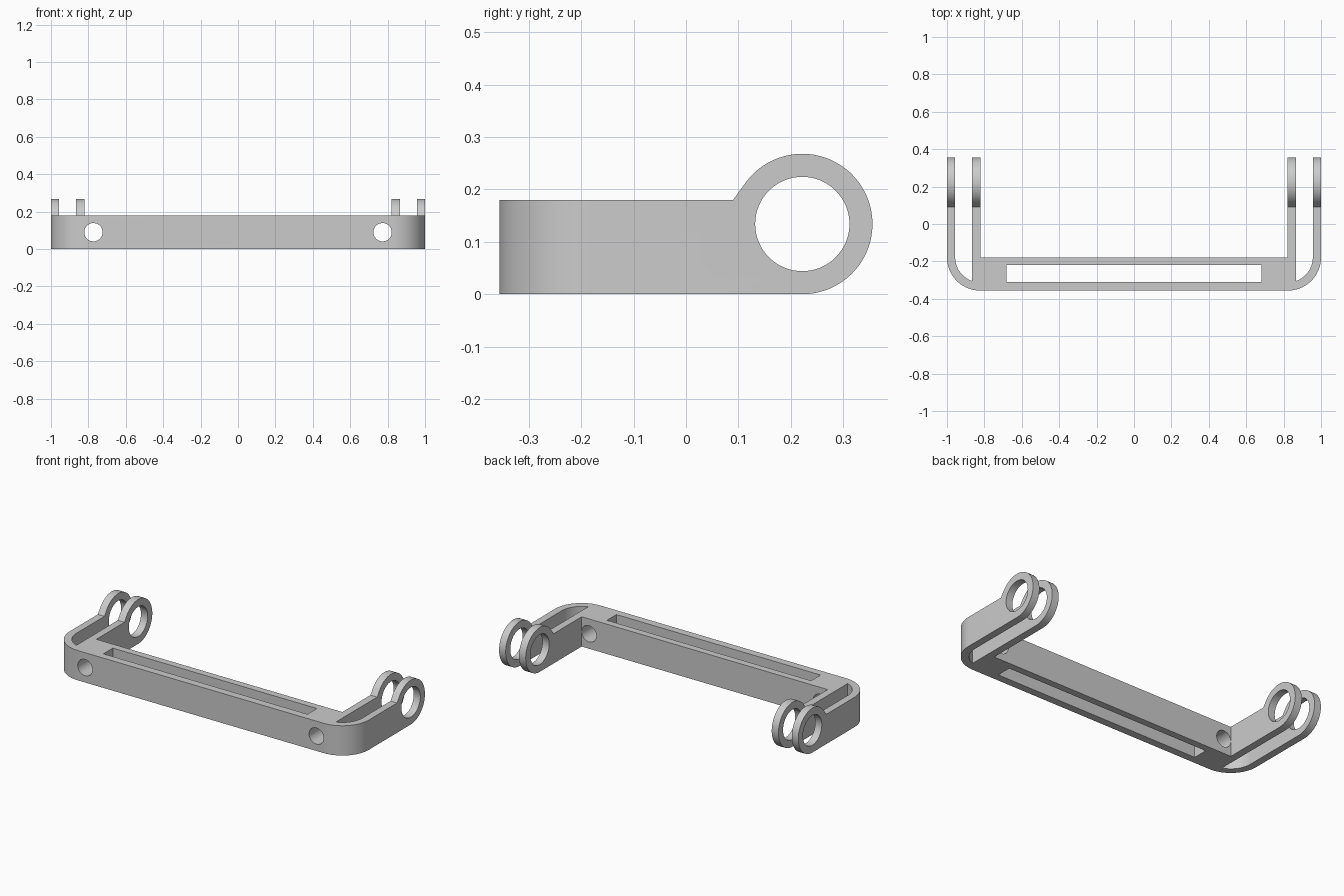
import bpy, bmesh
from math import sin, cos, radians

if "Cube" in bpy.data.objects:
    bpy.data.objects.remove(bpy.data.objects["Cube"])

WALL = 0.044        # lug plate thickness
CORNER = 0.178      # outer corner radius
FRONT, BACK = -0.356, -0.178
HEIGHT = 0.18       # beam height
RING_Y, RING_R, BORE_R = 0.222, 0.134, 0.09

grey = bpy.data.materials.new("plain grey")
grey.use_nodes = True
grey.diffuse_color = (0.6, 0.6, 0.6, 1)
grey.node_tree.nodes["Principled BSDF"].inputs["Base Color"].default_value = (0.6, 0.6, 0.6, 1)


def arc(cx, cy, r, start, end, steps):
    angles = [radians(start + (end - start) * i / steps) for i in range(steps + 1)]
    return [(cx + r * cos(a), cy + r * sin(a)) for a in angles]


def circle(cx, cy, r, steps=64):
    return arc(cx, cy, r, 0, 360, steps)[:-1]


def prism(name, points, axis, low, high):
    """Extrude a flat outline along one axis."""
    place = {"x": lambda a, b, t: (t, a, b),
             "y": lambda a, b, t: (a, t, b),
             "z": lambda a, b, t: (a, b, t)}[axis]
    bm = bmesh.new()
    face = bm.faces.new([bm.verts.new(place(a, b, low)) for a, b in points])
    grown = bmesh.ops.extrude_face_region(bm, geom=[face])
    shift = place(0, 0, high - low)
    bmesh.ops.translate(bm, vec=shift,
                        verts=[v for v in grown["geom"] if isinstance(v, bmesh.types.BMVert)])
    bmesh.ops.recalc_face_normals(bm, faces=bm.faces)
    mesh = bpy.data.meshes.new(name)
    bm.to_mesh(mesh)
    bm.free()
    mesh.materials.append(grey)
    obj = bpy.data.objects.new(name, mesh)
    bpy.context.collection.objects.link(obj)
    return obj


def boolean(target, cutter, operation):
    cutter.hide_render = True
    mod = target.modifiers.new(cutter.name, "BOOLEAN")
    mod.operation, mod.solver, mod.object = operation, "EXACT", cutter
    bpy.context.view_layer.objects.active = target
    bpy.ops.object.modifier_apply(modifier=mod.name)
    bpy.data.objects.remove(cutter)


# Plan outline: beam with rounded corners and a pair of lug plates at each end
cx = 1 - CORNER
half = arc(cx, BACK, CORNER, -90, 0, 24)
half += [(1, 0.5), (1 - WALL, 0.5)]
half += arc(cx, BACK, CORNER - WALL, 0, -70.4, 20)
half += [(cx + WALL + 0.001, 0.5), (cx, 0.5), (cx, BACK)]
plan = half + [(-x, y) for x, y in reversed(half)]
bracket = prism("bracket", plan, "z", -0.1, 0.4)

# Side outline: straight body with a ring at the back
side = [(-0.5, 0)] + arc(RING_Y, RING_R, RING_R, -90, 144, 48)
side += [(0.09, HEIGHT), (-0.5, HEIGHT)]
boolean(bracket, prism("side_outline", side, "x", -1.2, 1.2), "INTERSECT")

# Ring bores, long slot and screw holes
boolean(bracket, prism("ring_bore", circle(RING_Y, RING_R, BORE_R), "x", -1.2, 1.2), "DIFFERENCE")
slot = [(-0.682, -0.31), (0.682, -0.31), (0.682, -0.22), (-0.682, -0.22)]
boolean(bracket, prism("slot", slot, "z", -0.1, 0.4), "DIFFERENCE")
for s in (-1, 1):
    boolean(bracket, prism("screw_hole", circle(s * 0.773, HEIGHT / 2, 0.049, 40), "y", -0.5, -0.1),
            "DIFFERENCE")

# Smooth the curved walls, keep the edges sharp
bpy.ops.object.select_all(action="DESELECT")
bracket.select_set(True)
bpy.context.view_layer.objects.active = bracket
bpy.ops.object.shade_smooth_by_angle(angle=radians(25))
